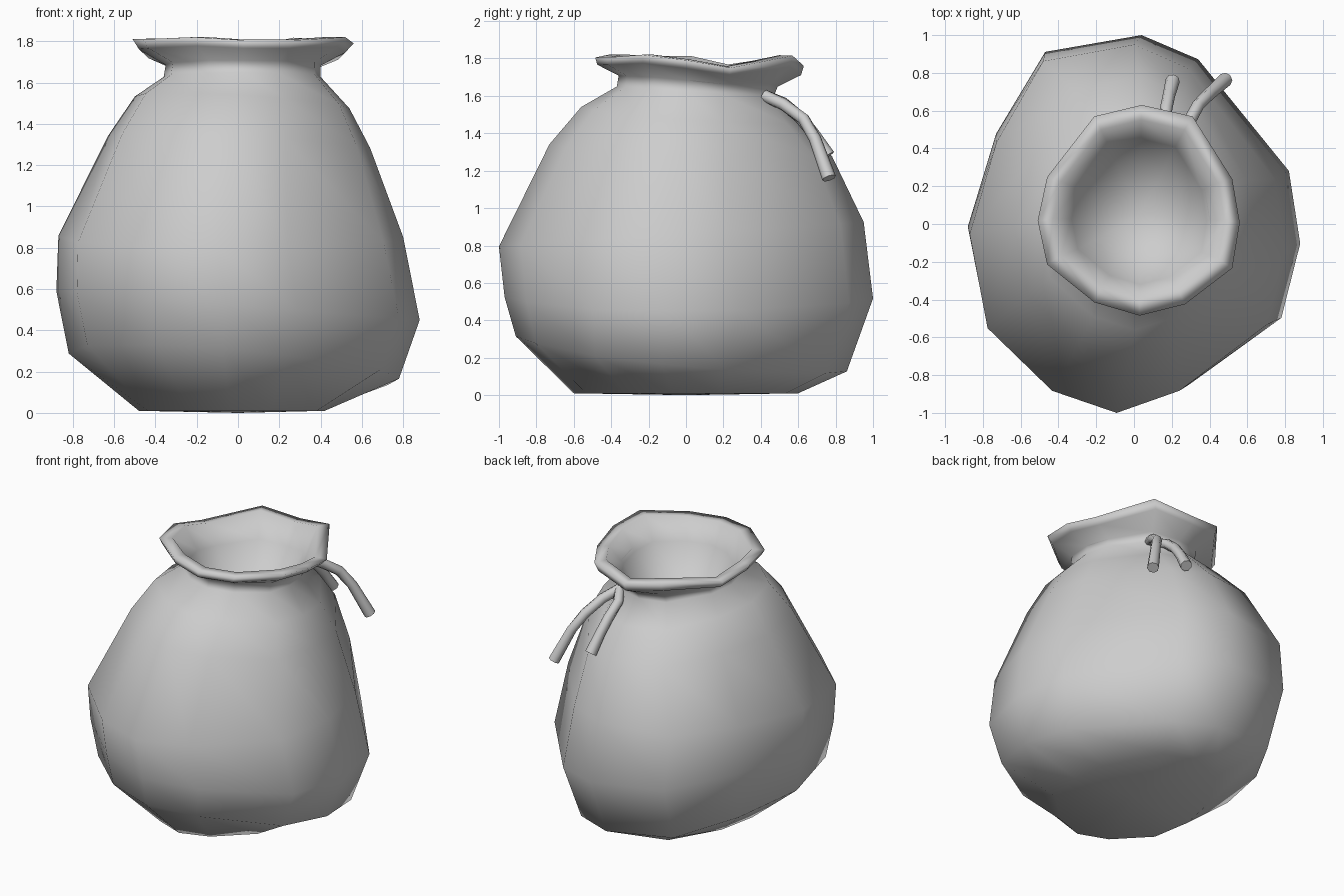
import bpy, bmesh
from mathutils import Vector

if "Cube" in bpy.data.objects:
    bpy.data.objects.remove(bpy.data.objects["Cube"])

cloth = bpy.data.materials.new("light grey")
cloth.diffuse_color = (0.61, 0.61, 0.61, 1)
cloth.use_nodes = True
cloth.node_tree.nodes["Principled BSDF"].inputs["Base Color"].default_value = cloth.diffuse_color

# Outlines seen from above, starting at the back and running clockwise
BELLY = [(.04, 1), (.34, .87), (.82, .27), (.88, -.12), (.78, -.52), (.29, -.88),
         (-.06, -1), (-.42, -.88), (-.78, -.54), (-.88, -.03), (-.73, .47), (-.47, .91)]
MOUTH = [(.04, .63), (.31, .57), (.52, .24), (.56, .01), (.52, -.23), (.27, -.42),
         (.03, -.48), (-.21, -.41), (-.46, -.21), (-.51, .02), (-.46, .25), (-.21, .57)]
# Height offsets that make the mouth edge wavy
WAVE = [-.03, .025, -.04, 0, .03, .015, .015, .03, .02, .02, -.03, .015]


def unit(outline):
    """Scale an outline to the unit square."""
    xs, ys = zip(*outline)
    return [((x - min(xs)) / (max(xs) - min(xs)), (y - min(ys)) / (max(ys) - min(ys)))
            for x, y in outline]


BELLY_U, MOUTH_U = unit(BELLY), unit(MOUTH)

# Rings: z, x min, x max, y min, y max, share of mouth outline, wave,
# rise from left to right, rise from front to back
RINGS = [
    (.01, -.48, .42, -.60, .60, .7, 0, 0, 0),
    (.22, -.82, .78, -.91, .86, 0, 0, -.13, -.18),
    (.52, -.88, .88, -.97, 1.0, 0, 0, -.14, 0),
    (.86, -.87, .80, -1.0, .95, 0, 0, 0, .13),
    (1.31, -.63, .64, -.73, .78, .2, 0, -.06, -.06),
    (1.50, -.50, .54, -.56, .61, .5, 0, -.06, -.08),
    (1.625, -.36, .40, -.37, .47, 1, 0, 0, -.05),
    (1.68, -.35, .40, -.36, .49, 1, .2, 0, -.05),   # neck
    (1.745, -.48, .52, -.475, .615, 1, .8, 0, -.02),  # underside of lip
    (1.79, -.51, .56, -.485, .63, 1, 1, 0, 0),      # mouth edge
    (1.795, -.43, .48, -.40, .55, 1, .9, 0, 0),     # crest of lip
    (1.66, -.33, .385, -.32, .45, 1, .3, 0, -.02),
    (1.44, -.20, .26, -.19, .30, 1, 0, 0, 0),       # hollow
]


def finish(name, bm):
    bmesh.ops.recalc_face_normals(bm, faces=bm.faces)
    mesh = bpy.data.meshes.new(name)
    bm.to_mesh(mesh)
    bm.free()
    for p in mesh.polygons:
        p.use_smooth = True
    mesh.materials.append(cloth)
    ob = bpy.data.objects.new(name, mesh)
    bpy.context.collection.objects.link(ob)
    return ob


def loft(bm, loops, end_points):
    """Skin the loops and close both ends with fans."""
    n = len(loops[0])
    for a, b in zip(loops, loops[1:]):
        for i in range(n):
            j = (i + 1) % n
            bm.faces.new((a[i], a[j], b[j], b[i]))
    for loop, p in zip((loops[0], loops[-1]), end_points):
        c = bm.verts.new(p)
        for i in range(n):
            bm.faces.new((loop[i], loop[(i + 1) % n], c))


# Sack body, lip and hollow in one skin
bm = bmesh.new()
loops = []
for z, x0, x1, y0, y1, mix, wave, rise_x, rise_y in RINGS:
    loop = []
    for (bu, bv), (mu, mv), w in zip(BELLY_U, MOUTH_U, WAVE):
        u, v = bu + (mu - bu) * mix, bv + (mv - bv) * mix
        loop.append(bm.verts.new((x0 + (x1 - x0) * u, y0 + (y1 - y0) * v,
                                  z + w * wave + rise_x * (u - .5) + rise_y * (v - .5))))
    loops.append(loop)
loft(bm, loops, [(0, 0, 0), (.03, .05, 1.41)])
finish("sack", bm)


# Tie cords hanging at the back
def cord(name, points, radius=.033, sides=8):
    pts = [Vector(p) for p in points]
    bm = bmesh.new()
    loops = []
    for i, p in enumerate(pts):
        d = (pts[min(i + 1, len(pts) - 1)] - pts[max(i - 1, 0)]).normalized()
        q = d.to_track_quat('Z', 'X')
        r = radius * (1.15 if i == len(pts) - 1 else 1)
        ring = bmesh.ops.create_circle(bm, segments=sides, radius=r)["verts"]
        for v in ring:
            v.co = p + q @ v.co
        loops.append(ring)
    loft(bm, loops, [pts[0], pts[-1]])
    ob = finish(name, bm)
    bpy.context.view_layer.objects.active = ob
    ob.select_set(True)
    bpy.ops.object.shade_smooth_by_angle(angle=0.9)
    ob.select_set(False)


cord("short_cord", [(.22, .42, 1.60), (.16, .52, 1.56), (.17, .61, 1.485),
                    (.185, .68, 1.40), (.205, .76, 1.28)])
cord("long_cord", [(.22, .42, 1.60), (.28, .52, 1.555), (.34, .63, 1.475),
                   (.40, .69, 1.37), (.485, .765, 1.16)])
